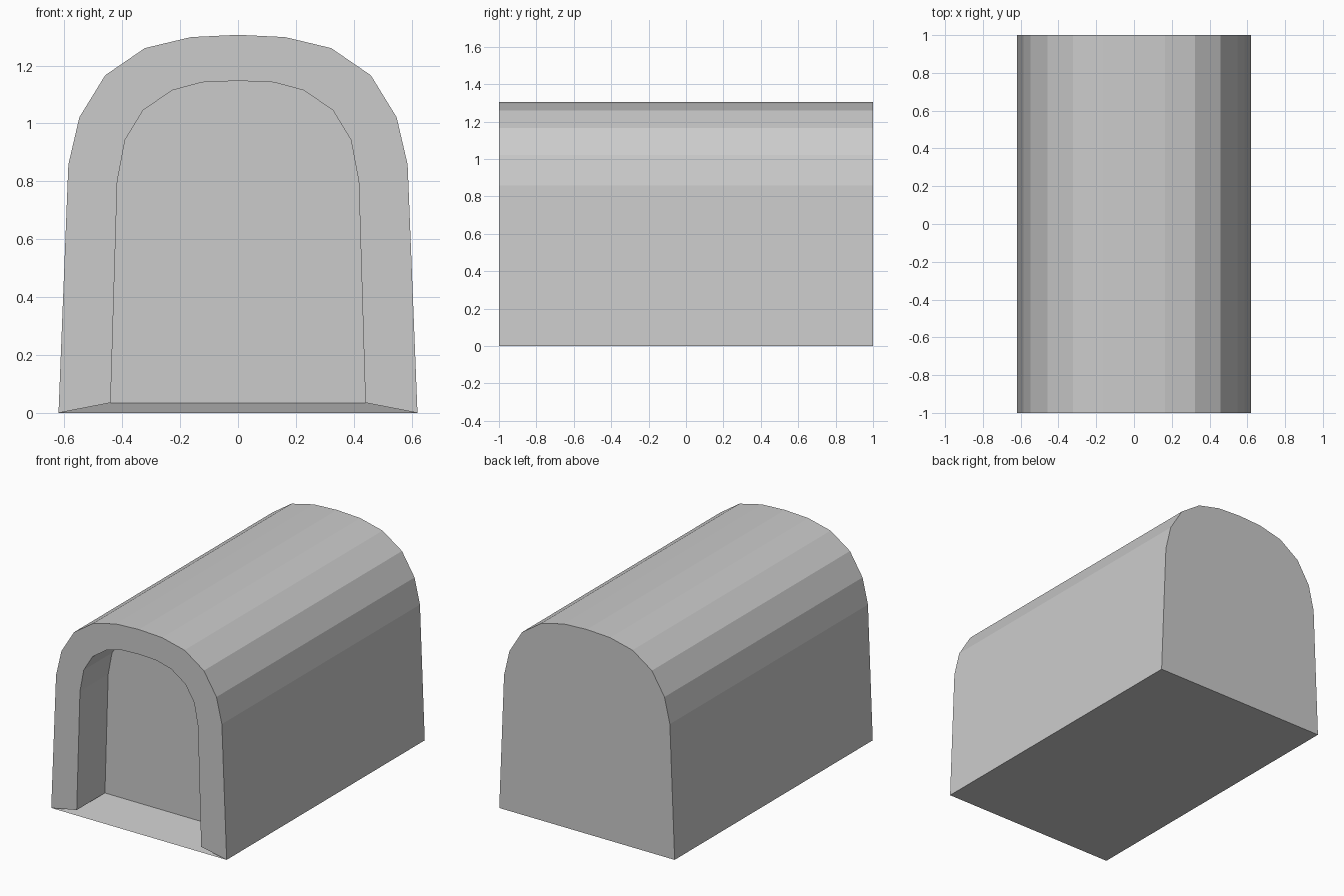
import bpy
import bmesh

cube = bpy.data.objects.get("Cube")
if cube:
    bpy.data.objects.remove(cube, do_unlink=True)

FRONT, BACK, RECESS = -1.0, 1.0, -0.715

# Half arches from foot to crown
OUTER = [(0.62, 0), (0.586, 0.858), (0.548, 1.021), (0.459, 1.166),
         (0.322, 1.26), (0.163, 1.298), (0, 1.306)]
INNER = [(0.44, 0.035), (0.417, 0.80), (0.39, 0.943), (0.328, 1.045),
         (0.228, 1.114), (0.124, 1.142), (0, 1.147)]


def arch(bm, half, y):
    """Mirror a half profile into a full row of vertices, right foot to left foot."""
    full = half + [(-x, z) for x, z in reversed(half[:-1])]
    return [bm.verts.new((x, y, z)) for x, z in full]


def bridge(bm, a, b):
    for i in range(len(a) - 1):
        bm.faces.new((a[i], a[i + 1], b[i + 1], b[i]))


bm = bmesh.new()
front = arch(bm, OUTER, FRONT)
back = arch(bm, OUTER, BACK)
mouth = arch(bm, INNER, FRONT)
niche = arch(bm, INNER, RECESS)

# Vault shell, front rim and recess walls
bridge(bm, front, back)
bridge(bm, mouth, front)
bridge(bm, niche, mouth)

# Rear wall, recess wall and underside
bm.faces.new(back)
bm.faces.new(niche)
bm.faces.new((front[0], front[-1], back[-1], back[0]))

# Sloping sill with its two corner pieces
bm.faces.new((front[0], front[-1], niche[-1], niche[0]))
for end in (0, -1):
    bm.faces.new((front[end], mouth[end], niche[end]))

bmesh.ops.recalc_face_normals(bm, faces=bm.faces)
mesh = bpy.data.meshes.new("arched_shelter")
bm.to_mesh(mesh)
bm.free()

# Plain grey finish
grey = bpy.data.materials.new("light_grey")
grey.use_nodes = True
color = (0.6, 0.6, 0.6, 1)
grey.diffuse_color = color
grey.node_tree.nodes["Principled BSDF"].inputs["Base Color"].default_value = color
mesh.materials.append(grey)

shelter = bpy.data.objects.new("arched_shelter", mesh)
bpy.context.collection.objects.link(shelter)
